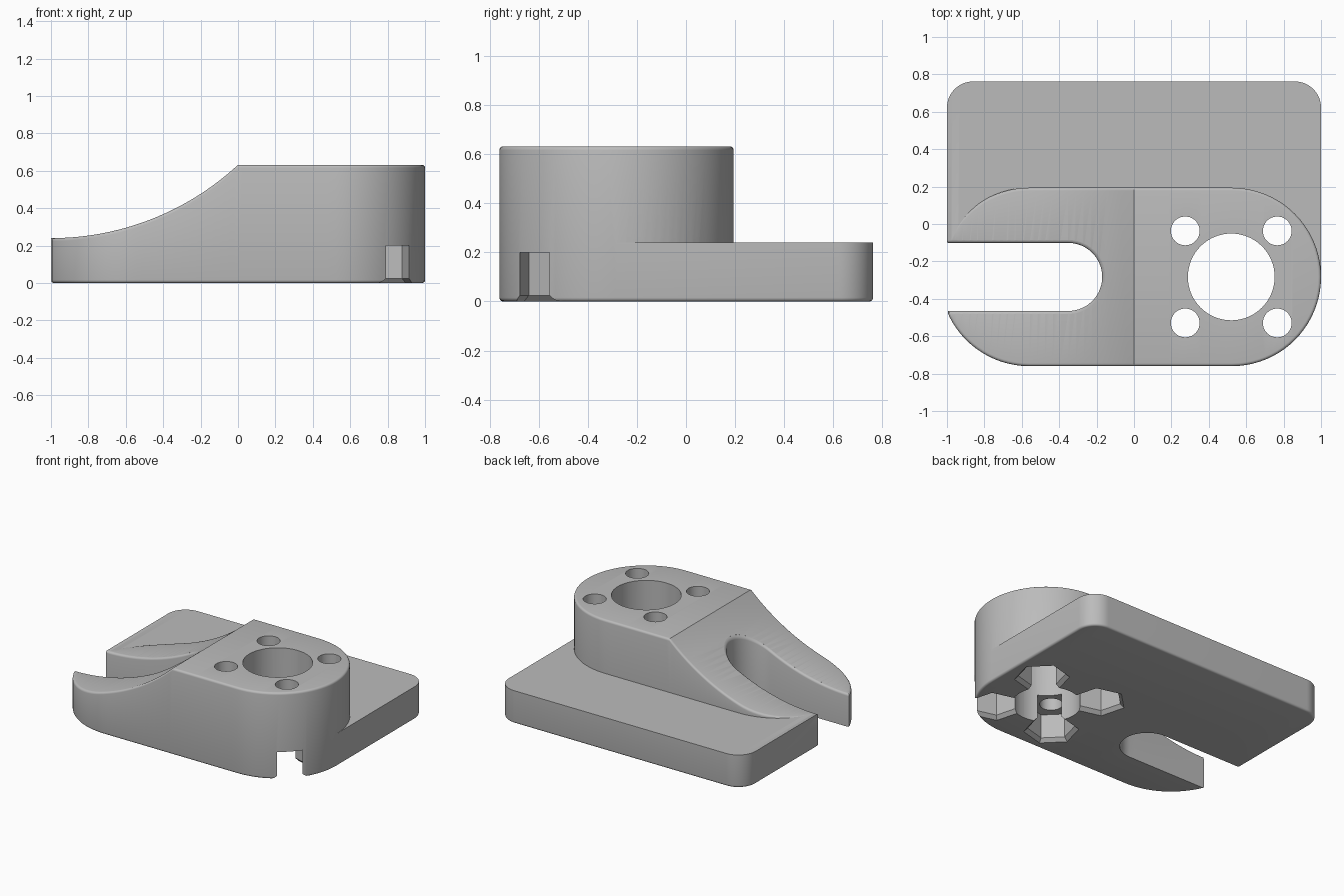
import bpy, bmesh
from math import sin, cos, pi, sqrt, radians

if "Cube" in bpy.data.objects:
    bpy.data.objects.remove(bpy.data.objects["Cube"])

grey = bpy.data.materials.new("light grey")
grey.use_nodes = True
colour = (0.5, 0.5, 0.5, 1)
grey.diffuse_color = colour
grey.node_tree.nodes["Principled BSDF"].inputs["Base Color"].default_value = colour

YC, HOLE_X, PLATE_TOP, BODY_TOP = -0.283, 0.52, 0.24, 0.632
RAMP_R = 1.472
FILLET = 0.016
STEPS = [pi / 2 * i / 20 for i in range(21)]


def top(x):
    """Concave ramp rising to a level block."""
    if x >= 0:
        return BODY_TOP
    if x <= -1:
        return PLATE_TOP
    return PLATE_TOP + RAMP_R - sqrt(RAMP_R ** 2 - (x + 1) ** 2)


def stadium(left, right, radius, n):
    """Outline grown by d, as matching front and back rows of points."""
    def outline(d):
        r = radius + d
        row = [(left - r * cos(t), r * sin(t)) for t in STEPS]
        row += [(left + (right - left) * i / n, r) for i in range(1, n)]
        if left < 0 < right:
            row.append((0, r))
        row += [(right + r * cos(t), r * sin(t)) for t in reversed(STEPS)]
        row.sort()
        return [(x, YC - h) for x, h in row], [(x, YC + h) for x, h in row]
    return outline


def plate_outline(d):
    r, edge, back = 0.14 + d, 0.86, 0.762 - 0.14
    row = [(-edge - r * cos(t), back + r * sin(t)) for t in STEPS]
    row += [(-x, y) for x, y in reversed(row)]
    return [(x, YC) for x, y in row], row


def loft(name, outline, rings):
    """Stack rings of (growth, height rule) and close the ends with strips."""
    bm = bmesh.new()
    loops = []
    for d, z in rings:
        front, back = outline(d)
        loops.append([bm.verts.new((x, y, z(x))) for x, y in front + back[::-1]])
    n = len(loops[0])
    for a, b in zip(loops, loops[1:]):
        for i in range(n):
            j = (i + 1) % n
            bm.faces.new((a[i], a[j], b[j], b[i]))
    for loop in (loops[0], loops[-1]):
        for i in range(n // 2 - 1):
            bm.faces.new((loop[i], loop[i + 1], loop[n - 2 - i], loop[n - 1 - i]))
    bmesh.ops.remove_doubles(bm, verts=bm.verts, dist=1e-5)
    bmesh.ops.dissolve_degenerate(bm, dist=1e-5, edges=bm.edges)
    bmesh.ops.recalc_face_normals(bm, faces=bm.faces)
    return finish(name, bm)


def finish(name, bm):
    mesh = bpy.data.meshes.new(name)
    bm.to_mesh(mesh)
    bm.free()
    mesh.materials.append(grey)
    ob = bpy.data.objects.new(name, mesh)
    bpy.context.collection.objects.link(ob)
    return ob


def cone(name, sides, r1, r2, x, y, z1, z2, turn=0):
    bpy.ops.mesh.primitive_cone_add(vertices=sides, radius1=r1, radius2=r2, depth=z2 - z1,
                                    location=(x, y, (z1 + z2) / 2), rotation=(0, 0, turn))
    ob = bpy.context.object
    ob.name = name
    ob.data.materials.append(grey)
    return ob


def combine(target, tool, operation):
    mod = target.modifiers.new(operation, 'BOOLEAN')
    mod.operation, mod.object, mod.solver = operation, tool, 'EXACT'
    bpy.context.view_layer.objects.active = target
    bpy.ops.object.modifier_apply(modifier=mod.name)
    bpy.data.objects.remove(tool)


def level(z):
    return lambda x: z


def below(drop):
    return lambda x: top(x) - drop


quarter = [pi / 8 * i for i in range(5)]
bottom_round = [(-FILLET * (1 - sin(t)), level(FILLET * (1 - cos(t)))) for t in quarter]
top_round = [(-FILLET * (1 - cos(t)), below(FILLET * (1 - sin(t)))) for t in quarter]

# Raised block with the ramp, joined to the flat plate
block = loft("mount_body", stadium(-0.56, 0.523, 0.477, 26), bottom_round + top_round)
plate = loft("base_plate", plate_outline, bottom_round + [(0, level(PLATE_TOP))])
combine(block, plate, 'UNION')

# Trim the front tip flush with the plate
bpy.ops.mesh.primitive_cube_add(size=2, location=(-1.995, -1.1, 0))
combine(block, bpy.context.object, 'DIFFERENCE')

# Open slot with a rounded upper lip
lip = [(FILLET * (1 - cos(t)), below(FILLET * (1 - sin(t)))) for t in quarter]
slot = loft("slot_cutter", stadium(-1.4, -0.352, 0.182, 26),
            [(0, level(-0.2))] + lip + [(FILLET, below(-0.1))])
combine(block, slot, 'DIFFERENCE')

# Central bore
combine(block, cone("bore_cutter", 64, 0.232, 0.232, HOLE_X, YC, -0.1, 0.8), 'DIFFERENCE')

# Bolt holes with flared hexagonal nut pockets underneath
for sx in (-1, 1):
    for sy in (-1, 1):
        x, y = HOLE_X + sx * 0.246, YC + sy * 0.246
        turn = radians(15 if sx * sy < 0 else 45)
        combine(block, cone("hole_cutter", 40, 0.077, 0.077, x, y, -0.1, 0.8), 'DIFFERENCE')
        combine(block, cone("pocket_cutter", 6, 0.157, 0.157, x, y, -0.1, 0.2, turn), 'DIFFERENCE')
        combine(block, cone("flare_cutter", 6, 0.185, 0.157, x, y, -0.001, 0.025, turn), 'DIFFERENCE')

# Smooth the curves, keep the edges sharp
bpy.ops.object.select_all(action='DESELECT')
block.select_set(True)
bpy.context.view_layer.objects.active = block
bpy.ops.object.shade_smooth_by_angle(angle=radians(32))
